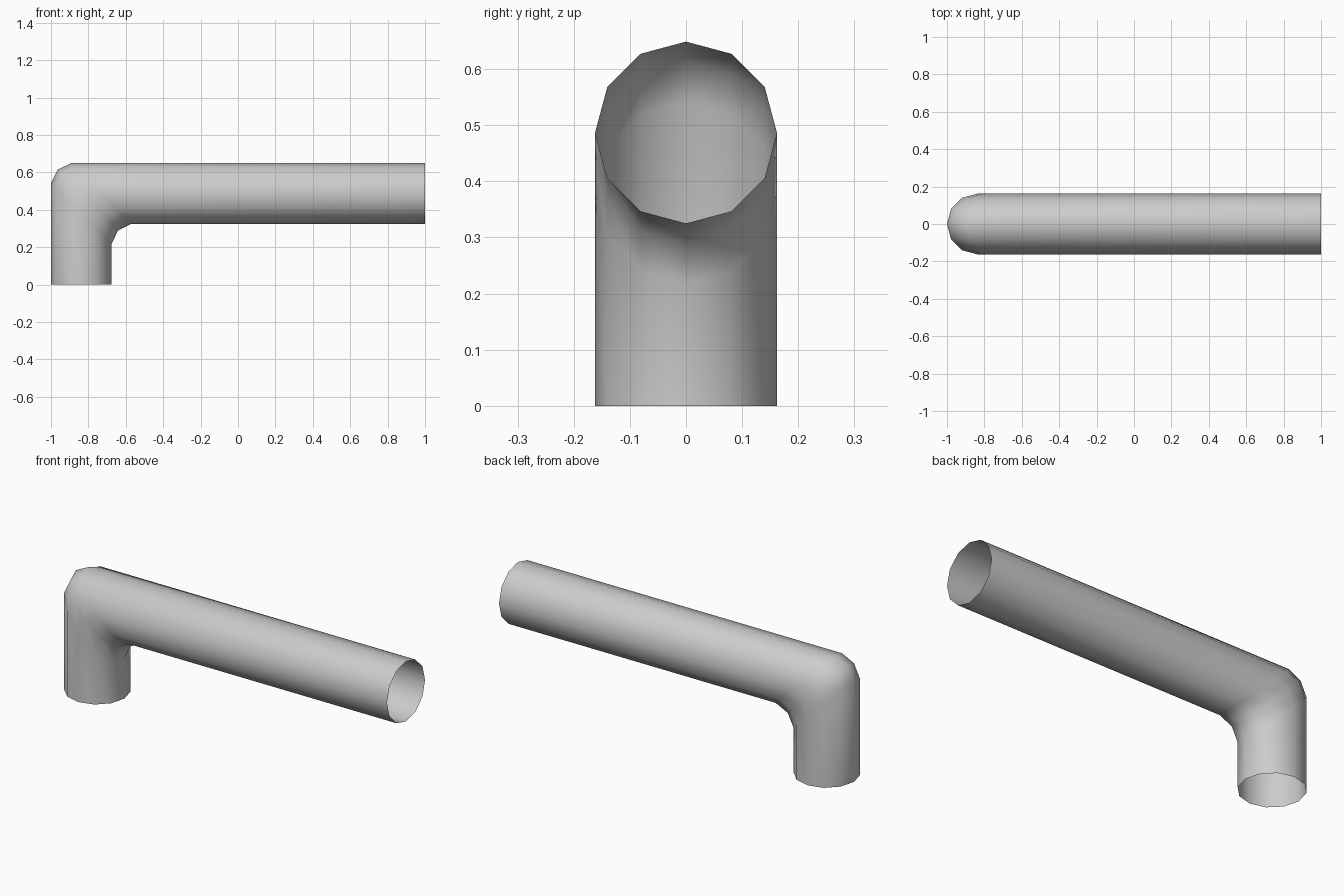
import bpy, bmesh, math

if "Cube" in bpy.data.objects:
    bpy.data.objects.remove(bpy.data.objects["Cube"])

SIDES, R = 12, 0.162          # pipe cross-section
CX, CZ = -0.838, 0.487        # axis of upright leg, axis of long arm
BEND, MID = 0.107, 0.035      # bevel width at the elbow and its middle inset

bm = bmesh.new()
mitre = []
for i in range(SIDES):
    t = 2 * math.pi * i / SIDES
    mitre.append((R * math.cos(t), R * math.sin(t)))

# Rings: open foot, three rings rounding the mitred elbow, open end of the arm
rings = [
    [(CX - a, y, 0) for a, y in mitre],
    [(CX - a, y, CZ + a - BEND) for a, y in mitre],
    [(CX - a + MID, y, CZ + a - MID) for a, y in mitre],
    [(CX - a + BEND, y, CZ + a) for a, y in mitre],
    [(1.0, y, CZ + a) for a, y in mitre],
]
rings = [[bm.verts.new(p) for p in ring] for ring in rings]
for lo, hi in zip(rings, rings[1:]):
    for i in range(SIDES):
        j = (i + 1) % SIDES
        bm.faces.new((lo[i], hi[i], hi[j], lo[j])).smooth = True
bmesh.ops.recalc_face_normals(bm, faces=bm.faces)

# Make sure the shell faces outwards (the arm's top face must point up)
top = max(bm.faces, key=lambda f: f.calc_center_median().z)
if top.normal.z < 0:
    bmesh.ops.reverse_faces(bm, faces=bm.faces)

mesh = bpy.data.meshes.new("elbow_pipe")
bm.to_mesh(mesh)
bm.free()
pipe = bpy.data.objects.new("elbow_pipe", mesh)
bpy.context.collection.objects.link(pipe)
